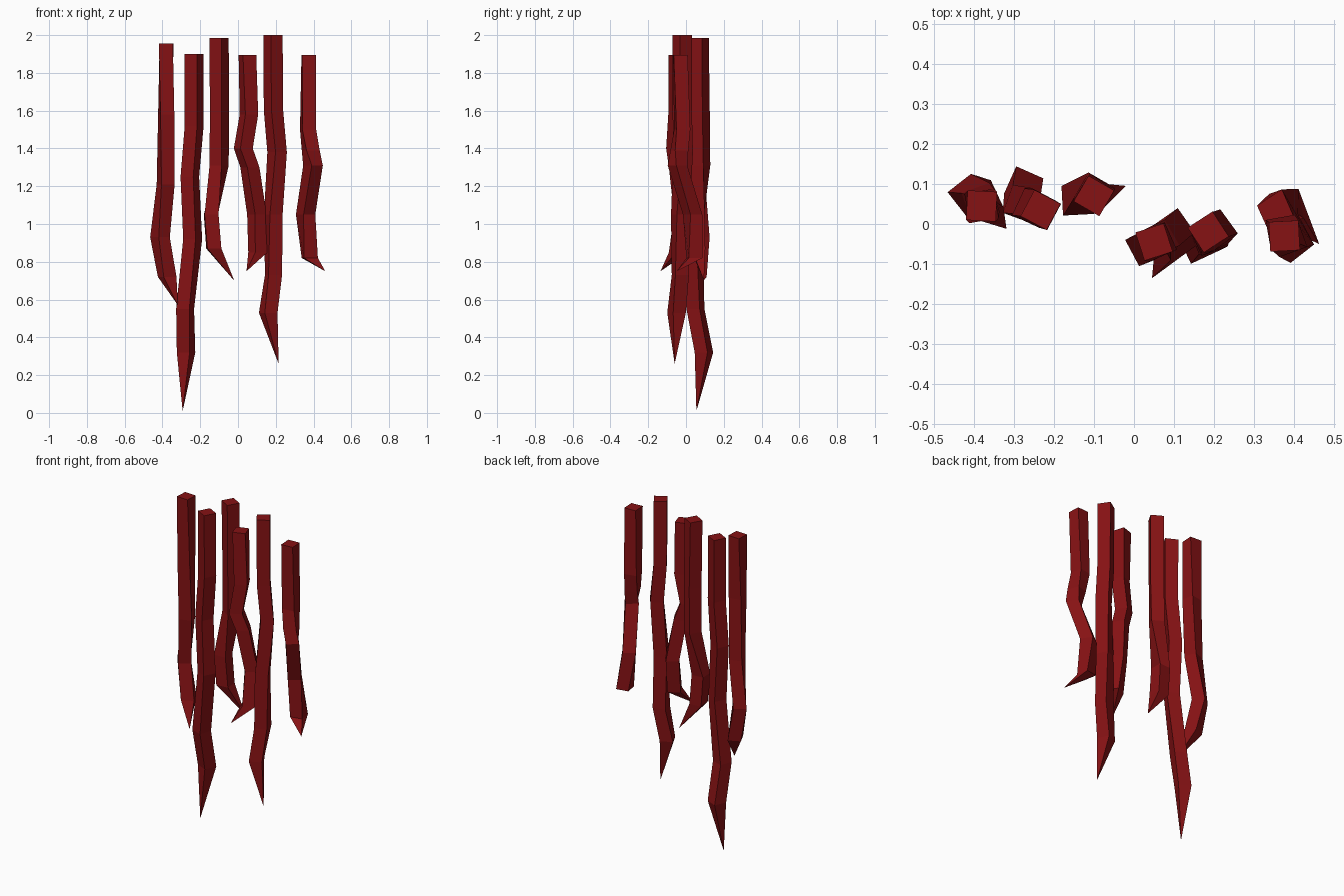
import bpy, bmesh
from math import radians, cos, sin

red = bpy.data.materials.new("dark_red")
red.diffuse_color = (0.24, 0.006, 0.007, 1)


def drip(name, rings, tip, side=0.074):
    """Four-sided crooked strand: rings are (x, y, z, turn in degrees)."""
    bm = bmesh.new()
    loops = []
    for x, y, z, turn in rings:
        r = side / 2 ** 0.5
        angles = [radians(turn + 45 + 90 * i) for i in range(4)]
        loops.append([bm.verts.new((x + r * cos(a), y + r * sin(a), z)) for a in angles])
    bm.faces.new(loops[0])
    for up, low in zip(loops, loops[1:]):
        for i in range(4):
            j = (i + 1) % 4
            bm.faces.new((up[i], low[i], low[j], up[j]))
    end = bm.verts.new(tip)
    for i in range(4):
        bm.faces.new((loops[-1][i], end, loops[-1][(i + 1) % 4]))
    bmesh.ops.recalc_face_normals(bm, faces=bm.faces)
    mesh = bpy.data.meshes.new(name)
    bm.to_mesh(mesh)
    bm.free()
    mesh.materials.append(red)
    bpy.context.collection.objects.link(bpy.data.objects.new(name, mesh))


# Strands from left to right
drip("drip_far_left", [(-0.38, 0.045, 1.955, -3), (-0.38, 0.045, 1.58, 10), (-0.383, 0.055, 1.21, 20),
                       (-0.413, 0.073, 0.93, 38), (-0.375, 0.06, 0.72, 25)], (-0.318, -0.012, 0.57))
drip("drip_left", [(-0.233, 0.035, 1.90, -28), (-0.232, 0.035, 1.52, -28), (-0.255, 0.04, 1.25, -25),
                   (-0.24, 0.04, 0.92, -28), (-0.28, 0.05, 0.55, -20), (-0.275, 0.095, 0.32, -24)],
     (-0.293, 0.055, 0.01))
drip("drip_mid_left", [(-0.10, 0.07, 1.985, -30), (-0.098, 0.075, 1.58, -32), (-0.10, 0.078, 1.31, -30),
                       (-0.142, 0.06, 1.05, 3), (-0.128, 0.062, 0.87, 5)], (-0.02, 0.095, 0.70))
drip("drip_mid_right", [(0.05, -0.045, 1.895, 18), (0.058, -0.045, 1.58, 24), (0.028, -0.055, 1.40, 28),
                        (0.063, -0.04, 1.30, 30), (0.10, -0.012, 1.05, 35), (0.105, -0.04, 0.85, 30)],
     (0.045, -0.135, 0.75))
drip("drip_right", [(0.185, -0.02, 2.0, 33), (0.188, -0.02, 1.60, 33), (0.207, -0.015, 1.38, 36),
                    (0.187, -0.03, 1.05, 25), (0.188, -0.03, 0.73, 15), (0.16, -0.05, 0.53, 25)],
     (0.215, -0.06, 0.26))
drip("drip_far_right", [(0.375, -0.03, 1.895, 3), (0.371, -0.02, 1.50, 10), (0.385, -0.035, 1.39, 20),
                        (0.397, -0.045, 1.31, 38), (0.358, 0.035, 1.05, 33), (0.38, 0.045, 0.82, 10)],
     (0.462, -0.05, 0.75))
